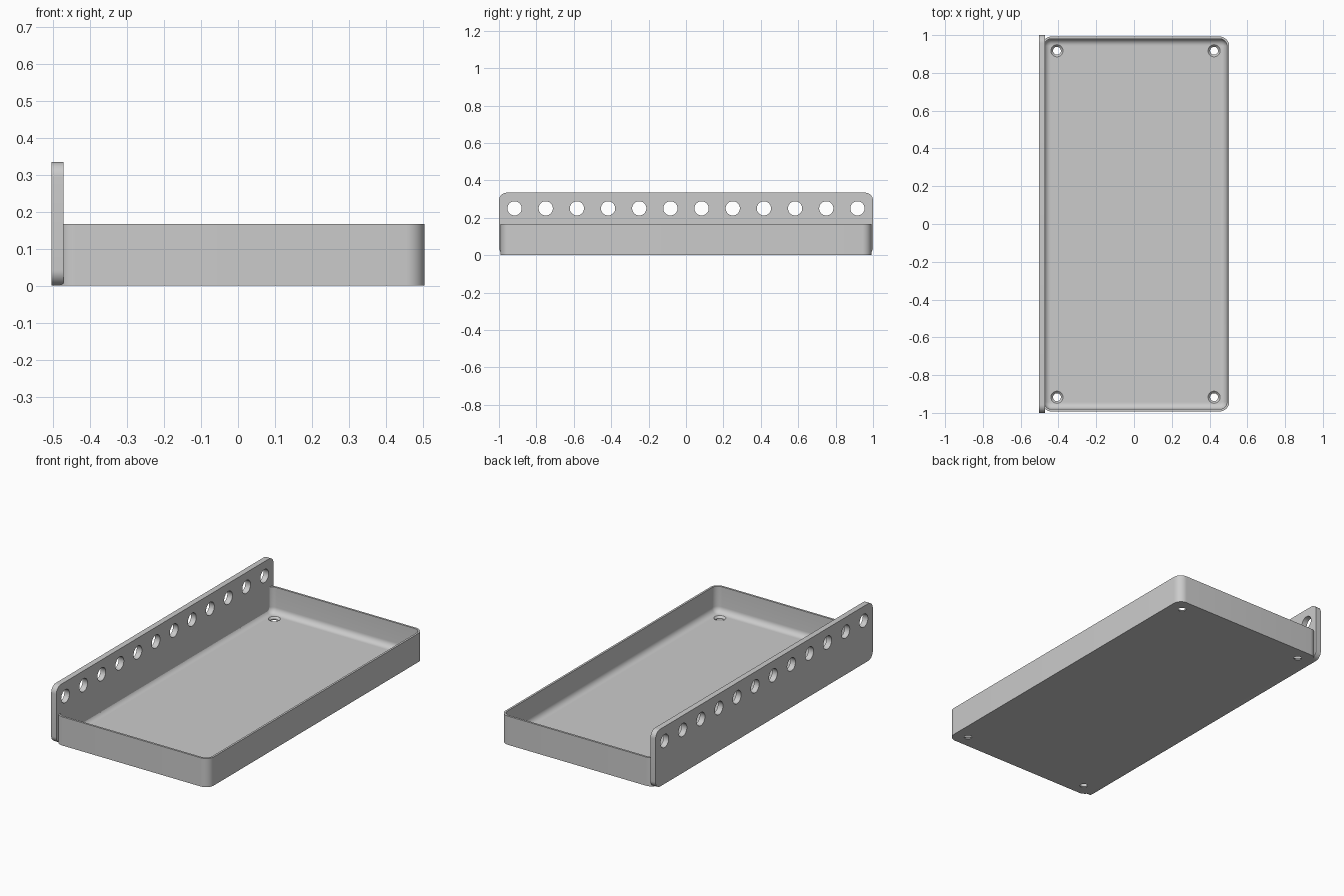
import bpy, bmesh, math
from mathutils import Matrix, Vector

cube = bpy.data.objects.get("Cube")
if cube:
    bpy.data.objects.remove(cube, do_unlink=True)

grey = bpy.data.materials.new("plain grey")
grey.use_nodes = True
grey.diffuse_color = (0.6, 0.6, 0.6, 1)
grey.node_tree.nodes["Principled BSDF"].inputs["Base Color"].default_value = (0.6, 0.6, 0.6, 1)


def make_object(name, bm):
    bmesh.ops.recalc_face_normals(bm, faces=bm.faces)
    mesh = bpy.data.meshes.new(name)
    bm.to_mesh(mesh)
    bm.free()
    mesh.materials.append(grey)
    obj = bpy.data.objects.new(name, mesh)
    bpy.context.collection.objects.link(obj)
    return obj


def rounded_rect(half_a, half_b, radius, steps=10):
    """Outline of a rounded rectangle as 2D points, anticlockwise."""
    points = []
    for corner, (sa, sb) in enumerate([(1, 1), (-1, 1), (-1, -1), (1, -1)]):
        for i in range(steps + 1):
            angle = math.pi / 2 * (corner + i / steps)
            points.append((sa * (half_a - radius) + radius * math.cos(angle),
                           sb * (half_b - radius) + radius * math.sin(angle)))
    return points


def loft(bm, rings):
    """Skin closed rings of 3D points in order and cap both ends."""
    loops = [[bm.verts.new(p) for p in ring] for ring in rings]
    for low, high in zip(loops, loops[1:]):
        for i in range(len(low)):
            j = (i + 1) % len(low)
            bm.faces.new((low[i], low[j], high[j], high[i]))
    bm.faces.new(loops[0])
    bm.faces.new(loops[-1])


def drill(target, cutter_bm):
    cutter = make_object("hole_cutter", cutter_bm)
    cutter.hide_render = True
    mod = target.modifiers.new("holes", 'BOOLEAN')
    mod.operation = 'DIFFERENCE'
    mod.solver = 'EXACT'
    mod.object = cutter
    bpy.context.view_layer.objects.active = target
    bpy.ops.object.modifier_apply(modifier=mod.name)
    bpy.data.objects.remove(cutter, do_unlink=True)


def smooth(obj):
    bpy.ops.object.select_all(action='DESELECT')
    obj.select_set(True)
    bpy.context.view_layer.objects.active = obj
    bpy.ops.object.shade_smooth_by_angle(angle=math.radians(30))


# Tray: thin walls with a filleted floor
CX, HALF_X, HALF_Y, CORNER = 0.008, 0.496, 0.992, 0.05
HEIGHT, WALL, FLOOR, FILLET = 0.167, 0.012, 0.017, 0.034


def tray_ring(inset, z):
    outline = rounded_rect(HALF_X - inset, HALF_Y - inset, CORNER - inset)
    return [(CX + x, y, z) for x, y in outline]


rings = [tray_ring(0, 0), tray_ring(0, HEIGHT), tray_ring(WALL, HEIGHT)]
for i in range(9):
    a = math.pi / 2 * i / 8
    rings.append(tray_ring(WALL + FILLET * (1 - math.cos(a)),
                           FLOOR + FILLET * (1 - math.sin(a))))
bm = bmesh.new()
loft(bm, rings)
tray = make_object("tray", bm)

# Countersunk screw holes in the tray corners
bm = bmesh.new()
profile = [(0.021, -0.02), (0.021, 0.006), (0.033, 0.018), (0.033, 0.045)]
for sx in (-1, 1):
    for sy in (-1, 1):
        loft(bm, [[(CX + sx * 0.416 + r * math.cos(math.tau * i / 32),
                    sy * 0.917 + r * math.sin(math.tau * i / 32), z)
                   for i in range(32)] for r, z in profile])
drill(tray, bm)
smooth(tray)

# Upright side plate with rounded ends
LEFT, RIGHT, PLATE_H = -0.504, -0.471, 0.334
outline = rounded_rect(1.0, PLATE_H / 2, 0.042)
bm = bmesh.new()
loft(bm, [[(x, y, z + PLATE_H / 2) for y, z in outline] for x in (LEFT, RIGHT)])
plate = make_object("side_plate", bm)

# Row of round holes along the plate
bm = bmesh.new()
turn = Matrix.Rotation(math.pi / 2, 4, 'Y')
for i in range(12):
    place = Matrix.Translation(Vector((LEFT, (i - 5.5) / 6, 0.25)))
    bmesh.ops.create_cone(bm, cap_ends=True, segments=40, radius1=0.038,
                          radius2=0.038, depth=0.2, matrix=place @ turn)
drill(plate, bm)
# Clear the wall overlap so the plate meets the tray cleanly
smooth(plate)
